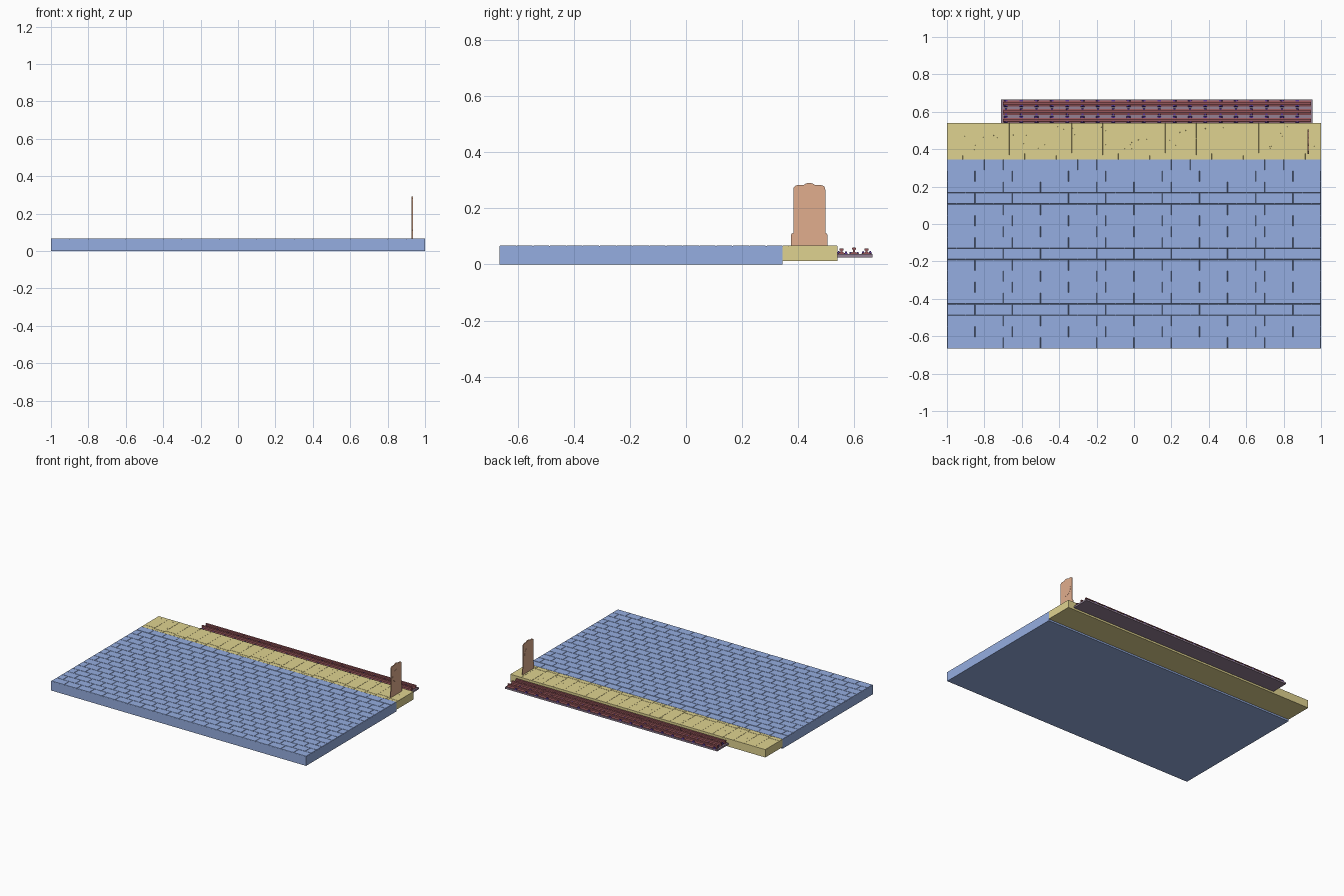
import bpy, bmesh, math, random

if "Cube" in bpy.data.objects:
    bpy.data.objects.remove(bpy.data.objects["Cube"])
random.seed(4)


def material(name, rgb):
    m = bpy.data.materials.new(name)
    m.diffuse_color = (*rgb, 1)
    m.use_nodes = True
    m.node_tree.nodes["Principled BSDF"].inputs["Base Color"].default_value = m.diffuse_color
    return m


BLUE = material("blue_paving", (0.30, 0.42, 0.75))
SAND = material("yellow_stone", (0.74, 0.65, 0.28))
WOOD = material("orange_board", (0.75, 0.42, 0.27))
BED = material("track_bed", (0.30, 0.22, 0.30))
RAIL = material("rail_rust", (0.30, 0.09, 0.10))
CLIP = material("clip_purple", (0.10, 0.04, 0.32))


def finish(name, bm, mat):
    bmesh.ops.recalc_face_normals(bm, faces=bm.faces)
    me = bpy.data.meshes.new(name)
    bm.to_mesh(me)
    bm.free()
    me.materials.append(mat)
    ob = bpy.data.objects.new(name, me)
    bpy.context.collection.objects.link(ob)
    return ob


def add_box(bm, x0, x1, y0, y1, z0, z1, taper=0.0):
    """Box whose top may be inset by taper (a chamfered paving stone)."""
    rings = []
    for z, t in ((z0, 0), (z1, taper)):
        rings.append([bm.verts.new(p) for p in (
            (x0 + t, y0 + t, z), (x1 - t, y0 + t, z),
            (x1 - t, y1 - t, z), (x0 + t, y1 - t, z))])
    a, b = rings
    bm.faces.new(a[::-1])
    bm.faces.new(b)
    for i in range(4):
        j = (i + 1) % 4
        bm.faces.new((a[i], a[j], b[j], b[i]))


def box(name, mat, *dims):
    bm = bmesh.new()
    add_box(bm, *dims)
    return finish(name, bm, mat)


def extrude_x(name, mat, profile, x0, x1):
    """Extrude a (y, z) outline along x."""
    bm = bmesh.new()
    a = [bm.verts.new((x0, y, z)) for y, z in profile]
    b = [bm.verts.new((x1, y, z)) for y, z in profile]
    bm.faces.new(a)
    bm.faces.new(b[::-1])
    n = len(a)
    for i in range(n):
        bm.faces.new((a[i], b[i], b[(i + 1) % n], a[(i + 1) % n]))
    return finish(name, bm, mat)


# Main plaza slab with staggered pavers
box("plaza_slab", BLUE, -1, 1, -0.665, 0.345, 0, 0.0655)
bm = bmesh.new()
rows = 16
pitch = 0.95 / rows
for r in range(rows):
    y = -0.665 + r * pitch
    cuts = [-1 + 0.1 * i + (0.05 if r % 2 else 0) for i in range(21)]
    cuts = sorted({-1.0, 1.0} | {c for c in cuts if -0.99 < c < 0.99})
    for x0, x1 in zip(cuts, cuts[1:]):
        add_box(bm, x0 + 0.0006, x1 - 0.0006, y + 0.0006, y + pitch - 0.0006,
                0.065, 0.068, 0.001)
finish("plaza_pavers", bm, BLUE)

# Border row behind the drainage groove
bm = bmesh.new()
for i in range(20):
    x = -1 + i * 0.1
    add_box(bm, x + 0.0004, x + 0.0996, 0.289, 0.345, 0.065, 0.068, 0.0008)
finish("plaza_border", bm, BLUE)

# Platform edge body
box("platform_edge", SAND, -1, 1, 0.345, 0.54, 0.012, 0.0655)

# Interlocking edge stones and worn inner stones
bm = bmesh.new()
for i in range(24):
    x0, x1 = -1 + i / 12, -1 + (i + 1) / 12
    split = 0.379 if i % 2 == 0 else 0.367
    add_box(bm, x0 + 0.0005, x1 - 0.0005, 0.3455, split - 0.0008, 0.065, 0.0675, 0.0006)
    add_box(bm, x0 + 0.0002, x1 - 0.0002, split + 0.0008, 0.54, 0.065, 0.0675, 0.0004)
finish("platform_stones", bm, SAND)

# Scattered grit on the platform stones
bm = bmesh.new()
for i in range(90):
    x, y, s = random.uniform(-0.97, 0.97), random.uniform(0.39, 0.525), random.uniform(0.001, 0.0025)
    add_box(bm, x - s, x + s, y - s, y + s, 0.067, 0.0681, s * 0.4)
finish("platform_grit", bm, SAND)

# Upright board: stepped foot, rounded shoulders, crest on top
half = [(0.065, 0.066), (0.065, 0.106), (0.062, 0.111), (0.057, 0.112)]
half += [(0.042 + 0.015 * math.cos(a), 0.268 + 0.015 * math.sin(a))
         for a in (math.radians(d) for d in range(0, 91, 18))]
half += [(0.020, 0.283), (0.014, 0.288), (0.006, 0.2905)]
outline = [(0.44 + y, z) for y, z in half] + [(0.44 - y, z) for y, z in half[::-1]]
extrude_x("upright_board", WOOD, outline, 0.9285, 0.9345)

# Ring and slot trim on both faces of the board
def disc(r):
    return [(0.44 + r * math.cos(i * math.pi / 8), 0.205 + r * math.sin(i * math.pi / 8))
            for i in range(16)]


extrude_x("board_medallion", WOOD, disc(0.042), 0.9278, 0.9352)
extrude_x("board_slot", WOOD, [(0.453, 0.111), (0.457, 0.111), (0.457, 0.163), (0.453, 0.163)],
          0.9275, 0.9355)

# Track bed
box("track_bed", BED, -0.71, 0.955, 0.54, 0.665, 0.025, 0.037)


# Rails with foot, web and head
def rail(name, y, top, w):
    h = [(w, 0.036), (w, 0.040), (0.004, 0.044), (0.0035, top - 0.008),
         (0.007, top - 0.006), (0.007, top - 0.001), (0.005, top)]
    prof = [(y + a, z) for a, z in h] + [(y - a, z) for a, z in h[::-1]]
    extrude_x(name, RAIL, prof, -0.70, 0.945)


rail("near_rail", 0.555, 0.057, 0.013)
rail("middle_rail", 0.600, 0.060, 0.016)
rail("far_rail", 0.644, 0.057, 0.016)

# Rail clips with bolt heads, in pairs beside the rails
bm = bmesh.new()
for i in range(20):
    x = -0.685 + i * 0.082
    for y in (0.5455, 0.571, 0.632, 0.658):
        add_box(bm, x - 0.010, x + 0.010, y - 0.0055, y + 0.0055, 0.036, 0.044, 0.0015)
        add_box(bm, x - 0.004, x + 0.004, y - 0.003, y + 0.003, 0.043, 0.048, 0.0008)
    for y in (0.587, 0.613):
        add_box(bm, x - 0.006, x + 0.006, y - 0.004, y + 0.004, 0.036, 0.044, 0.001)
finish("rail_clips", bm, CLIP)
